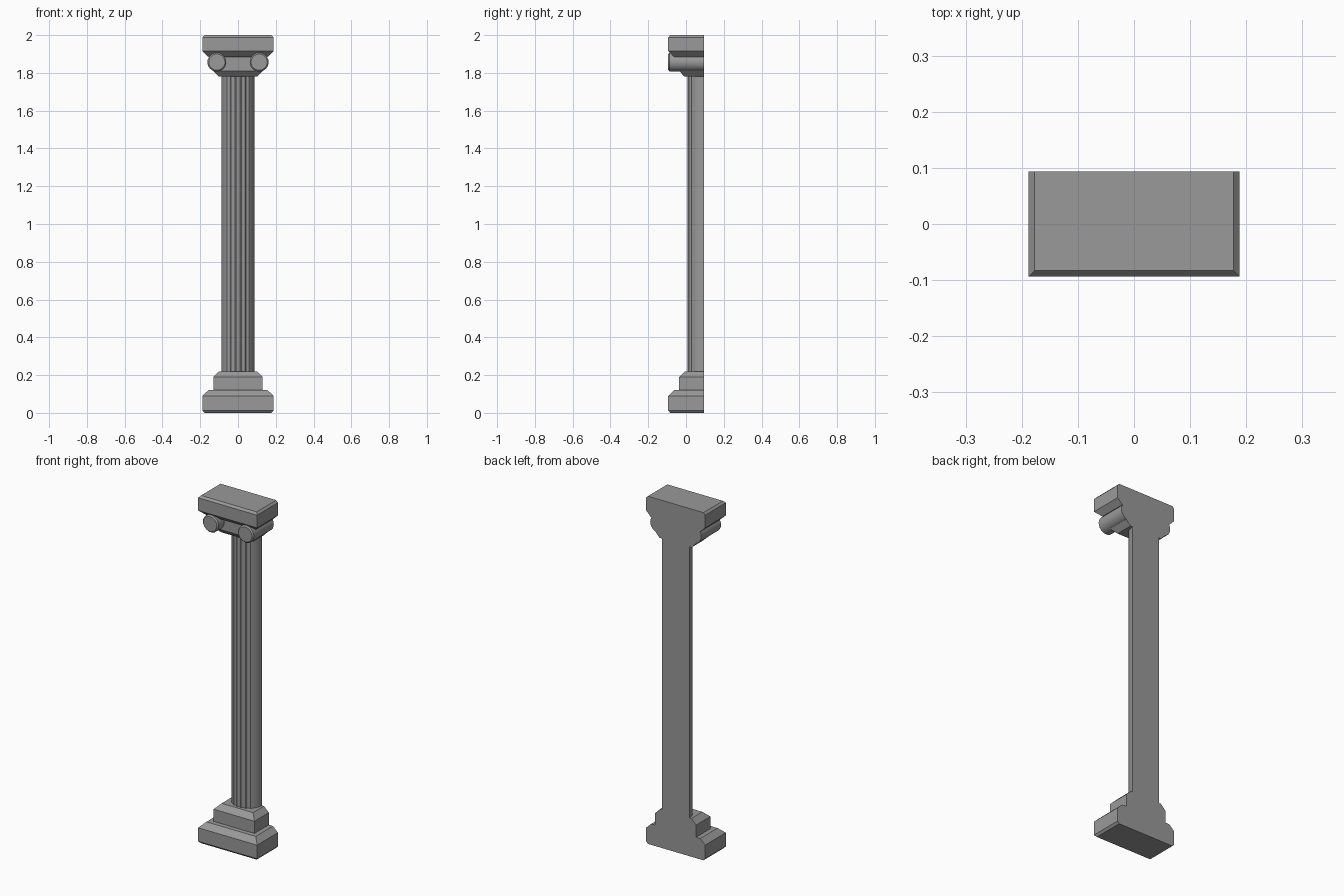
import bpy
import bmesh
from math import sin, cos, radians, pi

if "Cube" in bpy.data.objects:
    bpy.data.objects.remove(bpy.data.objects["Cube"])

BACK = 0.094      # flat wall plane
RADIUS = 0.088    # shaft radius

stone = bpy.data.materials.new("grey_stone")
stone.use_nodes = True
stone.diffuse_color = (0.32, 0.32, 0.32, 1)
stone.node_tree.nodes["Principled BSDF"].inputs["Base Color"].default_value = (0.32, 0.32, 0.32, 1)


def loft(name, rings, smooth=False):
    """Skin a closed solid through matching rings of points."""
    bm = bmesh.new()
    loops = [[bm.verts.new(p) for p in ring] for ring in rings]
    for a, b in zip(loops, loops[1:]):
        for i in range(len(a)):
            j = (i + 1) % len(a)
            bm.faces.new((a[i], a[j], b[j], b[i]))
    bm.faces.new(loops[0][::-1])
    bm.faces.new(loops[-1])
    bmesh.ops.recalc_face_normals(bm, faces=bm.faces)
    mesh = bpy.data.meshes.new(name)
    bm.to_mesh(mesh)
    bm.free()
    mesh.materials.append(stone)
    obj = bpy.data.objects.new(name, mesh)
    bpy.context.collection.objects.link(obj)
    if smooth:
        bpy.ops.object.select_all(action="DESELECT")
        obj.select_set(True)
        bpy.context.view_layer.objects.active = obj
        bpy.ops.object.shade_smooth_by_angle(angle=radians(30))
    return obj


def half_block(name, profile):
    """Half of a square moulding, cut flat at the wall; profile is (half width, z)."""
    loft(name, [[(-w, BACK, z), (-w, BACK - w, z), (w, BACK - w, z), (w, BACK, z)]
                for w, z in profile])


# Stepped base
half_block("base_plinth", [(0.177, 0), (0.188, 0.012), (0.188, 0.09), (0.157, 0.12)])
half_block("base_step", [(0.13, 0.12), (0.13, 0.19), (0.1, 0.22)])

# Half-round shaft: plain sides, five hollow flutes across the front
FLUTES, STEPS, SPAN = 5, 6, 43
outline = [(a, RADIUS) for a in (-90, -78, -66, -54)]
for i in range(FLUTES):
    for s in range(STEPS + 1):
        t = s / STEPS
        angle = -SPAN + 2 * SPAN * (i + 0.06 + 0.88 * t) / FLUTES
        outline.append((angle, RADIUS - 0.006 * sin(pi * t)))
outline += [(a, RADIUS) for a in (54, 66, 78, 90)]
loft("fluted_shaft",
     [[(r * sin(radians(a)), BACK - r * cos(radians(a)), z) for a, r in outline]
      for z in (0.22, 1.78)], smooth=True)

# Capital
half_block("capital_neck", [(0.102, 1.78), (0.13, 1.81), (0.13, 1.885)])
half_block("capital_slab", [(0.157, 1.885), (0.188, 1.915), (0.188, 1.988), (0.177, 2)])

# Round scrolls running front to back
for side, x in (("left", 0.112), ("right", -0.112)):
    loft(side + "_scroll",
         [[(x + r * cos(2 * pi * k / 24), y, 1.857 + r * sin(2 * pi * k / 24)) for k in range(24)]
          for r, y in ((0.043, -BACK), (0.05, -BACK + 0.007), (0.05, BACK))], smooth=True)
